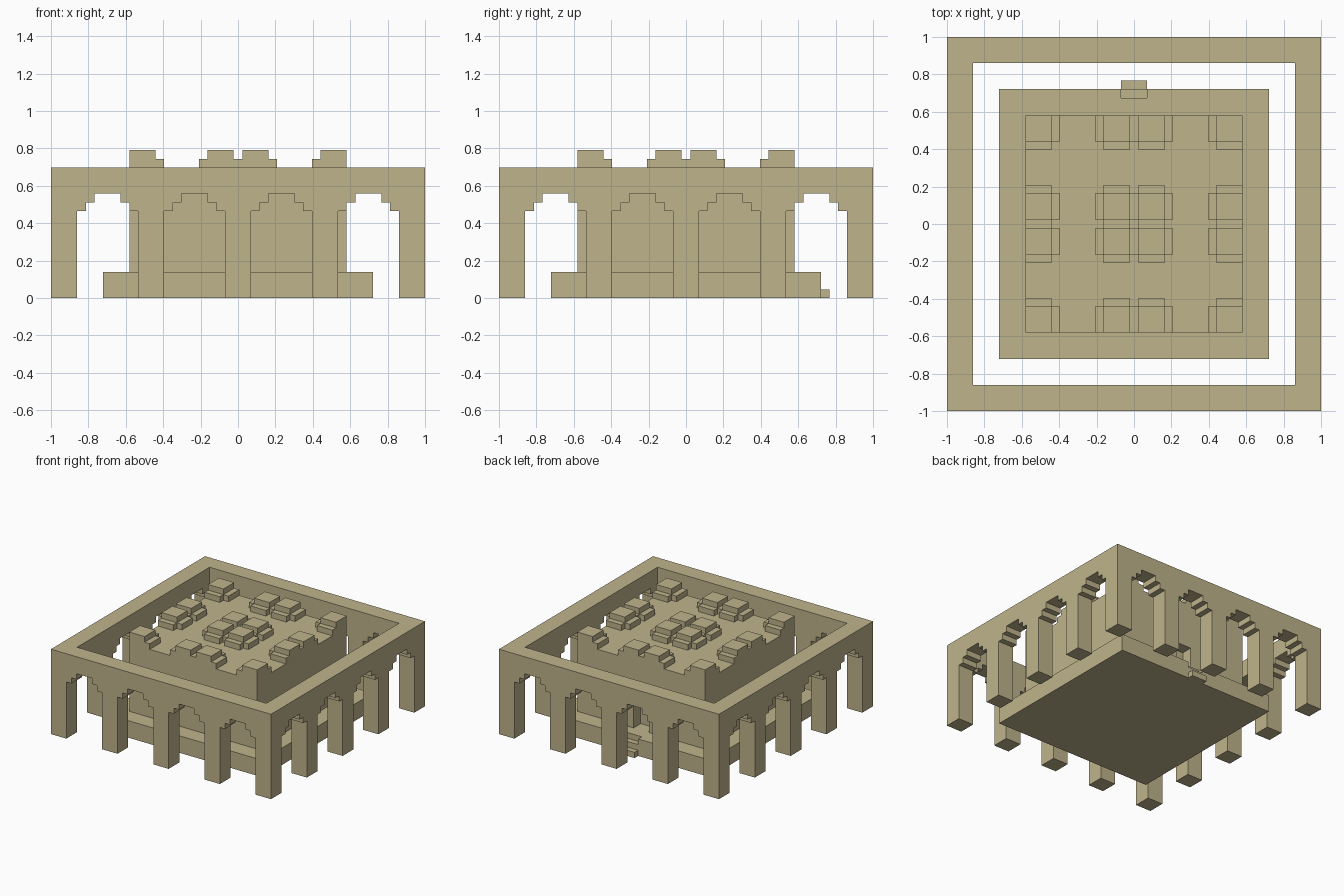
import bpy, bmesh
from mathutils import Vector

cube = bpy.data.objects.get("Cube")
if cube:
    bpy.data.objects.remove(cube, do_unlink=True)

U = 2 / 43            # one building block
OUT, IN = 21.5, 18.5  # arcade outer and inner half widths
PLINTH, HALL = 15.5, 12.5

stone = bpy.data.materials.new("sandstone")
stone.use_nodes = True
COLOR = (0.52, 0.455, 0.262, 1)
stone.diffuse_color = COLOR
bsdf = stone.node_tree.nodes["Principled BSDF"]
bsdf.inputs["Base Color"].default_value = COLOR
bsdf.inputs["Roughness"].default_value = 0.9


def prism(name, points, start, end, axis="z"):
    """Extrude a 2D outline, given in blocks, from start to end along an axis."""
    place = {"x": lambda p, t: (t, p[0], p[1]),
             "y": lambda p, t: (p[0], t, p[1]),
             "z": lambda p, t: (p[0], p[1], t)}[axis]
    outline = [p for i, p in enumerate(points) if p != points[i - 1]]
    bm = bmesh.new()
    face = bm.faces.new([bm.verts.new(Vector(place(p, start)) * U) for p in outline])
    new = bmesh.ops.extrude_face_region(bm, geom=[face])["geom"]
    shift = Vector(place((0, 0), end - start)) * U
    bmesh.ops.translate(bm, vec=shift, verts=[v for v in new if isinstance(v, bmesh.types.BMVert)])
    bmesh.ops.recalc_face_normals(bm, faces=bm.faces)
    mesh = bpy.data.meshes.new(name)
    bm.to_mesh(mesh)
    bm.free()
    mesh.materials.append(stone)
    obj = bpy.data.objects.new(name, mesh)
    bpy.context.collection.objects.link(obj)
    return obj


def rect(x0, x1, y0, y1):
    return [(x0, y0), (x1, y0), (x1, y1), (x0, y1)]


def notched(half, width, depth):
    """Square plan with a notch in the middle of its back side."""
    return [(-half, -half), (half, -half), (half, half), (width, half),
            (width, half - depth), (-width, half - depth), (-width, half), (-half, half)]


def arcade(half):
    """Wall outline with four stepped arches."""
    pts = [(-half, 15), (-half, 0 if half > IN else 10)]
    for c in (-15, -5, 5, 15):
        left = [(c - 3.5, 0), (c - 3.5, 10), (c - 2.5, 10), (c - 2.5, 11),
                (c - 1.5, 11), (c - 1.5, 12)]
        right = [(2 * c - x, z) for x, z in reversed(left)]
        # end arches of the shorter walls spring straight from the corner piers
        if half == IN and c == -15:
            left = left[2:]
        if half == IN and c == 15:
            right = right[:-2]
        pts += left + right
    return pts + [(half, 0 if half > IN else 10), (half, 15)]


# Outer arcade
prism("front_arcade", arcade(OUT), -OUT, -IN, "y")
prism("back_arcade", arcade(OUT), IN, OUT, "y")
prism("right_arcade", arcade(IN), -OUT, -IN, "x")
prism("left_arcade", arcade(IN), IN, OUT, "x")

# Plinth with steps at the back
prism("plinth_base", rect(-PLINTH, PLINTH, -PLINTH, PLINTH), 0, 2)
prism("plinth_top", notched(PLINTH, 1.5, 1), 2, 3)
prism("entry_step", rect(-1.5, 1.5, PLINTH, PLINTH + 1), 0, 1)

# Hall with a doorway at the back
prism("hall_walls", notched(HALL, 1.5, 2), 3, 8)
prism("hall_upper", rect(-HALL, HALL, -HALL, HALL), 8, 15)


def span(a):
    """Extent of a roof block including its low wings."""
    lo = 0 if a == 0.5 else max(a - 1, -HALL)
    hi = 0 if a == -3.5 else min(a + 4, HALL)
    return lo, a, a + 3, hi


# Roof blocks: a square cap on a low cross
starts = (-12.5, -3.5, 0.5, 9.5)
for x in starts:
    for y in starts:
        x0, x1, x2, x3 = span(x)
        y0, y1, y2, y3 = span(y)
        cross = [(x0, y1), (x1, y1), (x1, y0), (x2, y0), (x2, y1), (x3, y1),
                 (x3, y2), (x2, y2), (x2, y3), (x1, y3), (x1, y2), (x0, y2)]
        prism("roof_block_base", cross, 15, 16)
        prism("roof_block_cap", rect(x1, x2, y1, y2), 16, 17)
